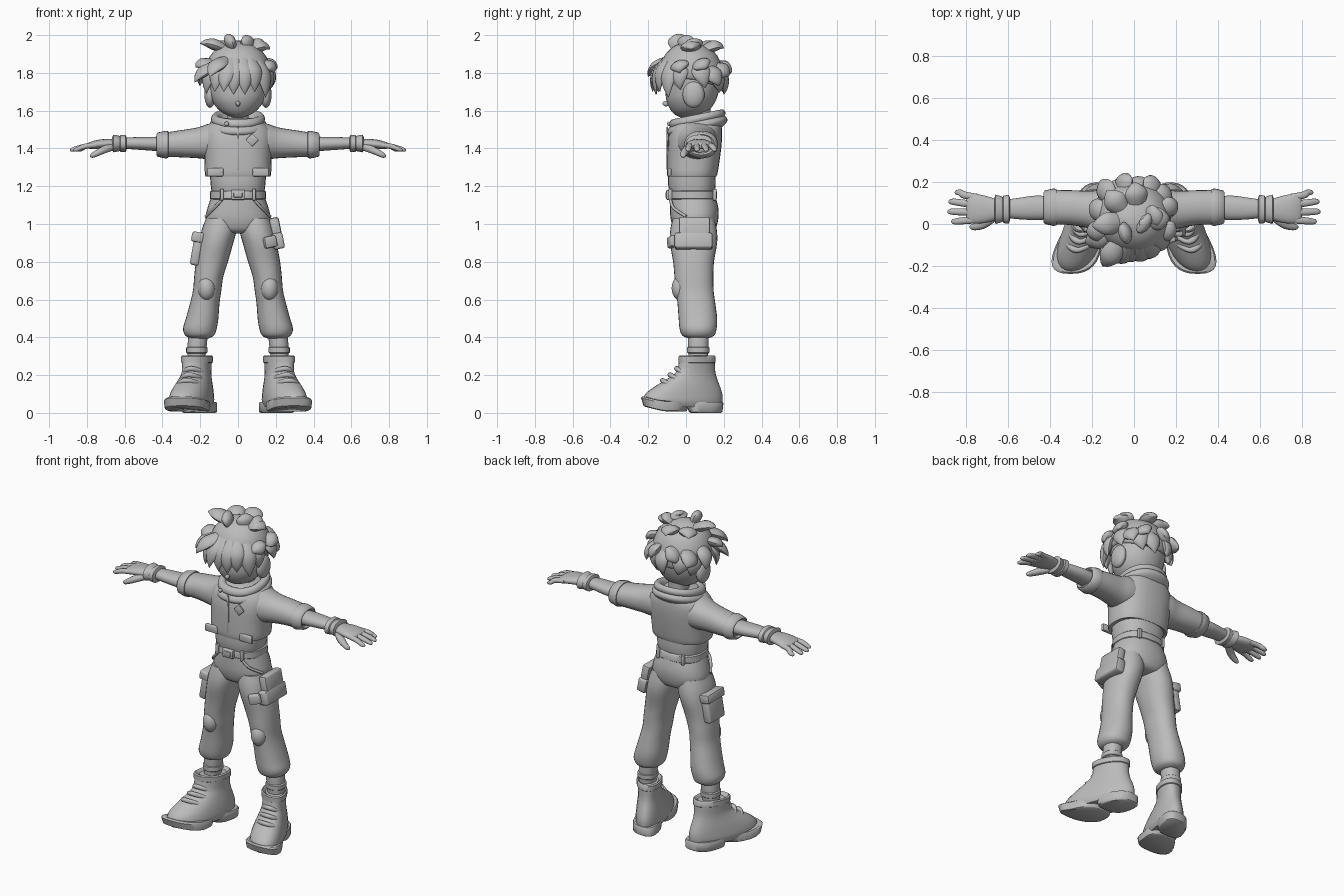
import bpy, bmesh, math
from mathutils import Vector as V, Euler, Matrix

grey = bpy.data.materials.new("plain grey")
grey.diffuse_color = (0.5, 0.5, 0.5, 1)


def finish(name, bm, mirror=False):
    bmesh.ops.recalc_face_normals(bm, faces=bm.faces)
    me = bpy.data.meshes.new(name)
    bm.to_mesh(me)
    bm.free()
    ob = bpy.data.objects.new(name, me)
    bpy.context.collection.objects.link(ob)
    me.materials.append(grey)
    if mirror:
        ob.modifiers.new("mirror", 'MIRROR').use_mirror_merge = False
    return ob


def smooth(rings, steps):
    """Catmull-Rom between rings."""
    if steps < 2:
        return [list(r) for r in rings]
    out = []
    for i in range(len(rings) - 1):
        p = [rings[max(i - 1, 0)], rings[i], rings[i + 1], rings[min(i + 2, len(rings) - 1)]]
        for s in range(steps):
            t = s / steps
            out.append([0.5 * (2 * b + (c - a) * t + (2 * a - 5 * b + 4 * c - d) * t * t
                               + (3 * b - a - 3 * c + d) * t ** 3) for a, b, c, d in zip(*p)])
    return out + [list(rings[-1])]


def loft(name, rings, axis='Z', n=28, steps=3, power=2.2, mirror=False, warp=None, ref=None):
    """Skin rings (x, y, z, half width, half depth); axis X, Z or P (follow the path)."""
    rings = smooth(rings, steps)
    bm = bmesh.new()
    loops = []
    for i, (x, y, z, a, b) in enumerate(rings):
        if axis == 'Z':
            u, v = V((1, 0, 0)), V((0, 1, 0))
        elif axis == 'X':
            u, v = V((0, 1, 0)), V((0, 0, 1))
        else:
            t = V(rings[min(i + 1, len(rings) - 1)][:3]) - V(rings[max(i - 1, 0)][:3])
            u = t.cross(V(ref or (0, 0, 1))).normalized()
            v = u.cross(t).normalized()
        loop = []
        for k in range(n):
            c, s = math.cos(2 * math.pi * k / n), math.sin(2 * math.pi * k / n)
            e = 2 / power
            p = V((x, y, z)) + u * (math.copysign(abs(c) ** e, c) * max(a, .001)) \
                + v * (math.copysign(abs(s) ** e, s) * max(b, .001))
            loop.append(bm.verts.new(warp(p) if warp else p))
        loops.append(loop)
    for l, m in zip(loops, loops[1:]):
        for k in range(n):
            bm.faces.new((l[k], l[(k + 1) % n], m[(k + 1) % n], m[k]))
    bm.faces.new(loops[0])
    bm.faces.new(loops[-1])
    return finish(name, bm, mirror)


def span(rows):
    """Rows (z, half width, y front, y back) into rings."""
    return [(0, (f + k) / 2, z, a, (k - f) / 2) for z, a, f, k in rows]


def box(name, loc, size, rot=(0, 0, 0), bevel=0.01, mirror=False):
    bm = bmesh.new()
    mat = Matrix.Translation(loc) @ Euler(rot).to_matrix().to_4x4() @ Matrix.Diagonal((*size, 1))
    bmesh.ops.create_cube(bm, size=1, matrix=mat)
    bmesh.ops.bevel(bm, geom=bm.edges[:], offset=bevel, segments=2, affect='EDGES', profile=.5)
    return finish(name, bm, mirror)


def ball(name, loc, size, mirror=False):
    bm = bmesh.new()
    bmesh.ops.create_uvsphere(bm, u_segments=24, v_segments=14, radius=1,
                              matrix=Matrix.Translation(loc) @ Matrix.Diagonal((*size, 1)))
    return finish(name, bm, mirror)


# Jacket, shirt, belt
loft("jacket", span([(1.255, .165, -.09, .155), (1.26, .175, -.1, .165), (1.35, .178, -.1, .18),
                     (1.44, .185, -.095, .19), (1.50, .175, -.08, .19), (1.54, .13, -.06, .18),
                     (1.56, .08, -.02, .14)]), power=2.5)
loft("shirt", span([(1.16, .138, -.085, .15), (1.21, .145, -.095, .157), (1.28, .15, -.095, .155)]), power=2.4)
loft("belt", span([(1.13, .143, -.084, .157), (1.135, .149, -.09, .163), (1.172, .147, -.09, .163),
                   (1.178, .14, -.084, .157)]), steps=1, power=2.4)
box("buckle", (0, -.094, 1.154), (.075, .022, .052), bevel=.006)
box("buckle_inner", (0, -.104, 1.154), (.045, .01, .026), bevel=.003)
for y in (-.083, .152):
    box("belt_loop", (.085, y, 1.155), (.018, .02, .06), bevel=.004, mirror=True)
box("jacket_placket", (0, -.098, 1.40), (.012, .008, .23), bevel=.003)
box("hem_panel", (.12, -.088, 1.275), (.085, .02, .045), bevel=.006, mirror=True)
box("chest_patch", (.075, -.097, 1.445), (.05, .012, .05), rot=(0, math.pi / 4, 0), bevel=.004)
ball("collar_button", (-.06, -.09, 1.53), (.012, .01, .012))

# Collar in two rolls, raised at the back
tilt = lambda p: V((p.x, p.y, p.z + .2 * (p.y - .06)))
roll = ((0, .82), (.02, 1), (.04, 1.03), (.058, .93), (.052, .75), (.02, .62))
for nm, z, r in (("collar_lower", 1.485, .148), ("collar_upper", 1.522, .138)):
    loft(nm, [(0, .06, z + dz, r * k, r * k + .006) for dz, k in roll], warp=tilt, n=36)
loft("neck", span([(1.50, .06, .0, .13), (1.57, .056, .01, .13), (1.66, .06, .01, .13)]))

# Arms
loft("sleeve", [(.08, .055, 1.44, .11, .10), (.15, .06, 1.437, .105, .095), (.21, .068, 1.43, .09, .082),
                (.30, .078, 1.425, .083, .072), (.38, .08, 1.42, .082, .065)], 'X', mirror=True)
loft("sleeve_cuff", [(x, .08, 1.42, a, a - .016) for x, a in
                     ((.365, .07), (.37, .087), (.385, .089), (.425, .08), (.432, .07), (.42, .06))],
     'X', steps=1, mirror=True)
loft("forearm", [(.40, .077, 1.423, .055, .04), (.47, .077, 1.425, .058, .036), (.54, .074, 1.427, .052, .033),
                 (.62, .072, 1.428, .042, .028)], 'X', mirror=True)
loft("wristband", [(x, .07, 1.426, a, a * .67) for x, a in
                   ((.59, .05), (.596, .068), (.622, .066), (.626, .058), (.632, .062), (.66, .07), (.666, .05))],
     'X', steps=1, mirror=True)
loft("palm", [(.64, .068, 1.425, .045, .027), (.70, .07, 1.424, .062, .026), (.75, .072, 1.42, .07, .024),
              (.79, .074, 1.415, .064, .016), (.80, .074, 1.414, .04, .008)], 'X', mirror=True)
for nm, y0, y1, x1 in (("little", .127, .15, .855), ("ring", .092, .106, .885),
                       ("middle", .055, .059, .89), ("index", .02, .012, .872)):
    loft(nm + "_finger", [(.75, y0, 1.418, .017, .014), (.81, (y0 + y1) / 2, 1.411, .017, .014),
                          (x1 - .025, y1, 1.397, .015, .012), (x1 - .006, y1, 1.391, .01, .008),
                          (x1, y1, 1.39, .001, .001)], 'P', n=12, mirror=True)
loft("thumb", [(.66, .04, 1.41, .02, .02), (.71, .004, 1.393, .022, .02), (.75, -.012, 1.373, .018, .016),
               (.775, -.014, 1.36, .012, .011), (.783, -.014, 1.355, .001, .001)], 'P', n=12, mirror=True)

# Trousers
loft("hips", span([(.95, .06, -.02, .10), (.965, .13, -.06, .15), (1.02, .172, -.08, .17),
                   (1.08, .163, -.085, .172), (1.14, .143, -.085, .158)]), power=2.3)
loft("trouser_leg", [(.094, .04, 1.03, .075, .11), (.10, .04, .97, .092, .123), (.115, .04, .90, .09, .125),
                     (.138, .04, .80, .085, .108), (.155, .042, .72, .077, .103), (.163, .046, .65, .075, .10),
                     (.176, .055, .58, .078, .10), (.19, .063, .50, .086, .102), (.202, .064, .445, .089, .098),
                     (.203, .065, .41, .076, .085), (.204, .065, .395, .05, .055)], mirror=True)
loft("ankle", [(.21, .065, .42, .05, .055), (.216, .065, .36, .051, .055), (.222, .065, .26, .045, .05)], mirror=True)
loft("ankle_band", [(.218, .065, z, a, a + .003) for z, a in
                    ((.315, .05), (.32, .056), (.345, .056), (.35, .05))], steps=1, mirror=True)
ball("knee_pad", (.167, -.03, .66), (.046, .046, .065), mirror=True)
# Slanted hip pocket seams
loft("hip_pocket_seam", [(.085, -.083, 1.13, .008, .008), (.125, -.066, 1.085, .008, .008),
                         (.17, .0, 1.04, .008, .008)], 'P', n=10, mirror=True)
# Cargo pockets
box("cargo_pocket_right", (-.217, .045, .865), (.05, .15, .17), rot=(0, .17, 0), bevel=.014)
box("cargo_flap_right", (-.213, .045, .93), (.066, .165, .055), rot=(0, .17, 0), bevel=.012)
box("cargo_pocket_left", (.20, .045, .98), (.05, .165, .11), rot=(0, -.2, 0), bevel=.012)
box("cargo_flap_left", (.212, .04, .91), (.06, .20, .085), rot=(0, -.2, 0), bevel=.012)
box("cargo_tab_left", (.17, -.075, .905), (.07, .035, .06), rot=(0, -.2, .35), bevel=.01)

# Boots: widened at the toe and turned outwards
turn = lambda p: V((p.x * (1 - .9 * p.y) + .232 - .30 * p.y, p.y, p.z))
loft("boot", span([(.03, .085, -.215, .185), (.06, .097, -.23, .193), (.10, .094, -.215, .192),
                   (.14, .087, -.165, .18), (.18, .078, -.10, .165), (.22, .073, -.05, .155),
                   (.29, .078, -.035, .152)]), mirror=True, warp=turn)
loft("boot_collar", span([(.262, .07, -.03, .15), (.268, .082, -.04, .157), (.298, .083, -.04, .156),
                          (.304, .075, -.033, .15), (.29, .06, -.01, .13), (.27, .05, 0, .12)]),
     steps=1, mirror=True, warp=turn)
lift = lambda p: turn(V((p.x, p.y, p.z + max(0, -.12 - p.y) * .25)))
loft("front_sole", span([(.008, .09, -.21, .0), (.012, .098, -.225, .005), (.05, .101, -.238, .02),
                         (.06, .095, -.23, .02)]), steps=1, power=2.6, mirror=True, warp=lift)
loft("heel_sole", span([(0, .085, .025, .185), (.006, .092, .015, .193), (.05, .094, .0, .198),
                        (.058, .09, .0, .192)]), steps=1, power=2.8, mirror=True, warp=turn)
for y, z, w in ((-.125, .172, .06), (-.085, .202, .057), (-.05, .235, .054)):
    loft("boot_lace", [(w * s, y + .05 * s * s, z - .03 * s * s, .013, .013) for s in (-1, -.6, 0, .6, 1)],
         'P', n=10, mirror=True, warp=turn)

# Head
loft("head", span([(1.565, .03, -.03, .05), (1.58, .068, -.06, .09), (1.61, .108, -.085, .13),
                   (1.66, .14, -.105, .16), (1.72, .153, -.108, .178), (1.80, .153, -.11, .185),
                   (1.87, .13, -.09, .165), (1.92, .06, -.03, .10)]), n=36, power=2.1)
ball("nose", (0, -.106, 1.637), (.012, .018, .014))
ball("ear_pad", (.148, .04, 1.685), (.03, .058, .07), mirror=True)

# Hair cap
rise = lambda p: V((p.x, p.y, p.z - .25 * max(0, p.y - .03)))
loft("hair_cap", span([(1.765, .145, -.10, .18), (1.775, .165, -.125, .195), (1.83, .17, -.135, .20),
                       (1.89, .148, -.115, .185), (1.94, .10, -.065, .15), (1.965, .03, 0, .08)]), warp=rise, n=32)


def around(angle, r, z):
    """Point at an angle around the head, 0 in front, positive to +x."""
    t = math.radians(angle)
    return V((r * math.sin(t), .03 - r * math.cos(t), z))


def locks(name, base_r, base_z, w, tips):
    """Tapering hair locks, each tip as (angle, radius, height)."""
    for ang, r, z in tips:
        a, b = around(ang * .92, base_r, base_z), around(ang, r, z)
        out = ((a + b) / 2 - V((0, .03, 1.80))).normalized()
        loft(name, [[*(a.lerp(b, t) + out * o), max(w * k, .001), max(w * k * .55, .001)]
                    for t, o, k in ((0, 0, .7), (.35, .025, 1), (.7, .02, .6), (1, 0, 0))],
             'P', n=12, steps=4, power=1.8, ref=out)


locks("fringe_lock", .135, 1.87, .052, [(-35, .215, 1.70), (-20, .22, 1.70), (-7, .19, 1.685), (11, .19, 1.685),
                                        (28, .19, 1.70), (50, .19, 1.67), (-33, .275, 1.78)])
locks("side_lock", .13, 1.85, .052, [(-62, .26, 1.75), (-61, .19, 1.69), (-73, .235, 1.83), (-107, .21, 1.73),
                                     (72, .20, 1.80), (112, .19, 1.72), (112, .21, 1.82), (70, .175, 1.71)])
locks("crown_lock", .06, 1.92, .055, [(-79, .205, 1.955), (-31, .105, 2.0), (65, .03, 1.985), (98, .137, 1.955),
                                      (90, .17, 1.925), (-135, .184, 1.93), (180, .17, 1.93)])
locks("back_lock", .13, 1.83, .055, [(-140, .235, 1.77), (-172, .207, 1.80), (158, .21, 1.78), (134, .209, 1.73),
                                     (-155, .177, 1.70), (176, .17, 1.685), (151, .166, 1.695), (-130, .17, 1.69)])

bpy.ops.object.select_all(action='SELECT')
bpy.context.view_layer.objects.active = bpy.context.selected_objects[0]
bpy.ops.object.shade_smooth_by_angle(angle=math.radians(45))
